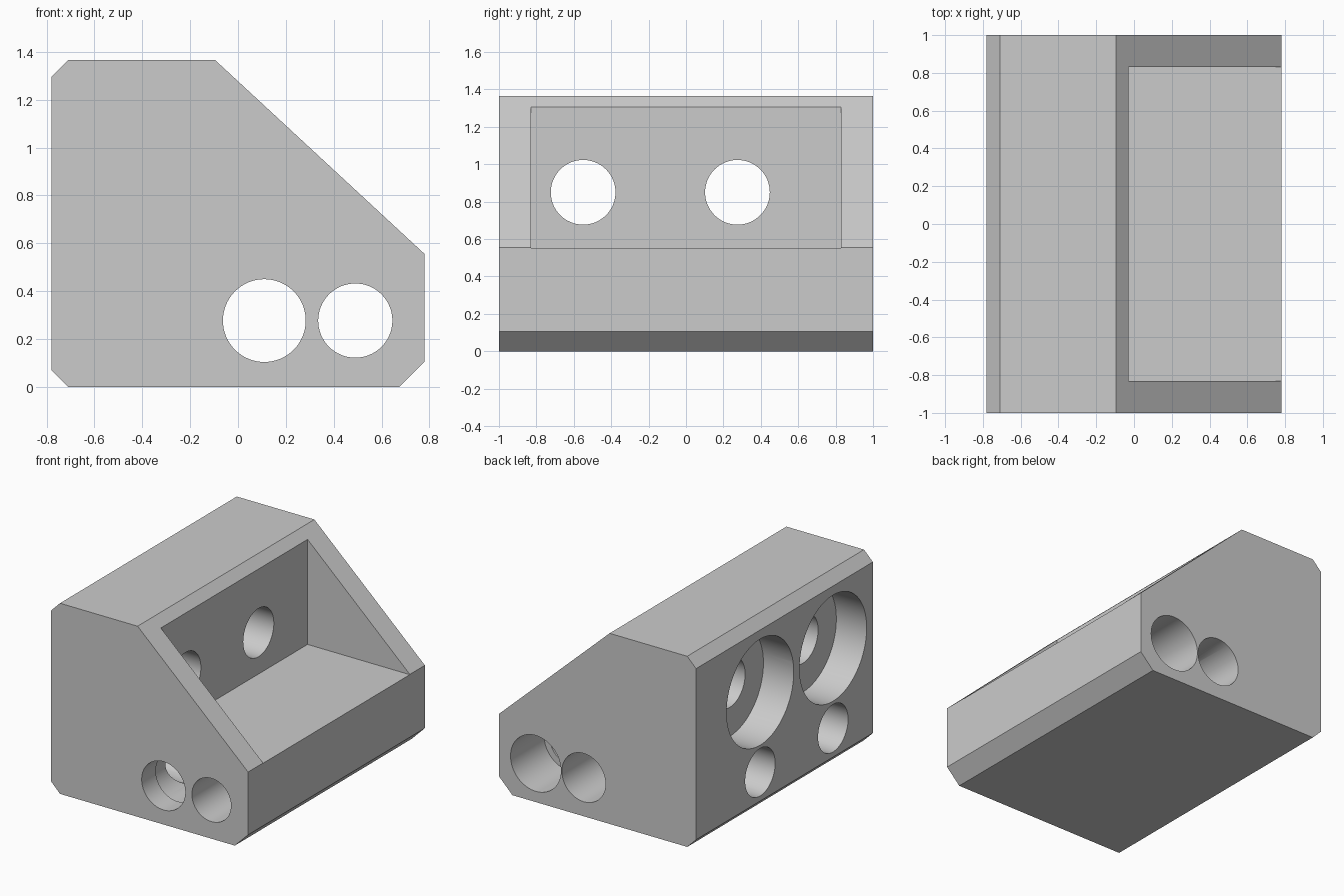
import bpy, bmesh, math
from mathutils import Matrix, Vector

if "Cube" in bpy.data.objects:
    bpy.data.objects.remove(bpy.data.objects["Cube"])

grey = bpy.data.materials.new("light_grey")
grey.diffuse_color = (0.6, 0.6, 0.6, 1)
grey.use_nodes = True
grey.node_tree.nodes["Principled BSDF"].inputs["Base Color"].default_value = grey.diffuse_color


def add_object(name, bm):
    bmesh.ops.recalc_face_normals(bm, faces=bm.faces[:])
    mesh = bpy.data.meshes.new(name)
    bm.to_mesh(mesh)
    bm.free()
    mesh.materials.append(grey)
    obj = bpy.data.objects.new(name, mesh)
    bpy.context.collection.objects.link(obj)
    return obj


# Chamfered wedge profile extruded along the length
profile = [(-0.78, 0.07), (-0.71, 0), (0.675, 0), (0.78, 0.105),
           (0.78, 0.555), (-0.095, 1.365), (-0.71, 1.365), (-0.78, 1.295)]
bm = bmesh.new()
face = bm.faces.new([bm.verts.new((x, -1, z)) for x, z in profile])
ext = bmesh.ops.extrude_face_region(bm, geom=[face])
bmesh.ops.translate(bm, vec=(0, 2, 0),
                    verts=[v for v in ext["geom"] if isinstance(v, bmesh.types.BMVert)])
block = add_object("bracket_block", bm)

cutters = []


def cut(obj):
    obj.hide_render = True
    cutters.append(obj)
    mod = block.modifiers.new(obj.name, "BOOLEAN")
    mod.operation = "DIFFERENCE"
    mod.solver = "EXACT"
    mod.object = obj


def bore(name, start, end, radius):
    """Cut a round hole between two points."""
    a, b = Vector(start), Vector(end)
    rot = (b - a).to_track_quat("Z", "Y").to_matrix().to_4x4()
    bm = bmesh.new()
    bmesh.ops.create_cone(bm, cap_ends=True, segments=64, radius1=radius, radius2=radius,
                          depth=(b - a).length, matrix=Matrix.Translation((a + b) / 2) @ rot)
    cut(add_object(name, bm))


# Open pocket in the sloped side
x0, x1, z0, z1 = -0.03, 1.2, 0.553, 1.8
bm = bmesh.new()
bmesh.ops.create_cube(bm, size=1, matrix=Matrix.Translation(((x0 + x1) / 2, 0, (z0 + z1) / 2))
                      @ Matrix.Diagonal((x1 - x0, 1.66, z1 - z0, 1)))
cut(add_object("pocket_cutter", bm))

# Lengthwise bores, the outer one with a counterbore at the back end
bore("inner_bore", (0.11, -1.2, 0.277), (0.11, 1.2, 0.277), 0.173)
bore("inner_bore_relief", (0.11, -0.84, 0.277), (0.11, -0.26, 0.277), 0.182)
bore("outer_bore", (0.49, -1.2, 0.277), (0.49, 1.2, 0.277), 0.155)
bore("outer_counterbore", (0.49, 0.62, 0.277), (0.49, 1.2, 0.277), 0.2)

# Crosswise holes: counterbored upper pair and lower pair meeting the inner bore
for i, y in enumerate((-0.55, 0.275)):
    bore(f"upper_hole_{i}", (-1, y, 0.85), (0.2, y, 0.85), 0.173)
    bore(f"upper_counterbore_{i}", (-1, y, 0.85), (-0.54, y, 0.85), 0.38)
    bore(f"lower_hole_{i}", (-1, y, 0.277), (0.11, y, 0.277), 0.17)

# Bake the cuts, drop the cutters and smooth the round walls
bpy.context.view_layer.update()
graph = bpy.context.evaluated_depsgraph_get()
mesh = bpy.data.meshes.new_from_object(block.evaluated_get(graph))
block.modifiers.clear()
block.data = mesh
for c in cutters:
    bpy.data.objects.remove(c)
mesh.materials.clear()
mesh.materials.append(grey)
for p in mesh.polygons:
    p.material_index = 0
bpy.context.view_layer.objects.active = block
block.select_set(True)
bpy.ops.object.shade_smooth_by_angle(angle=math.radians(30))
